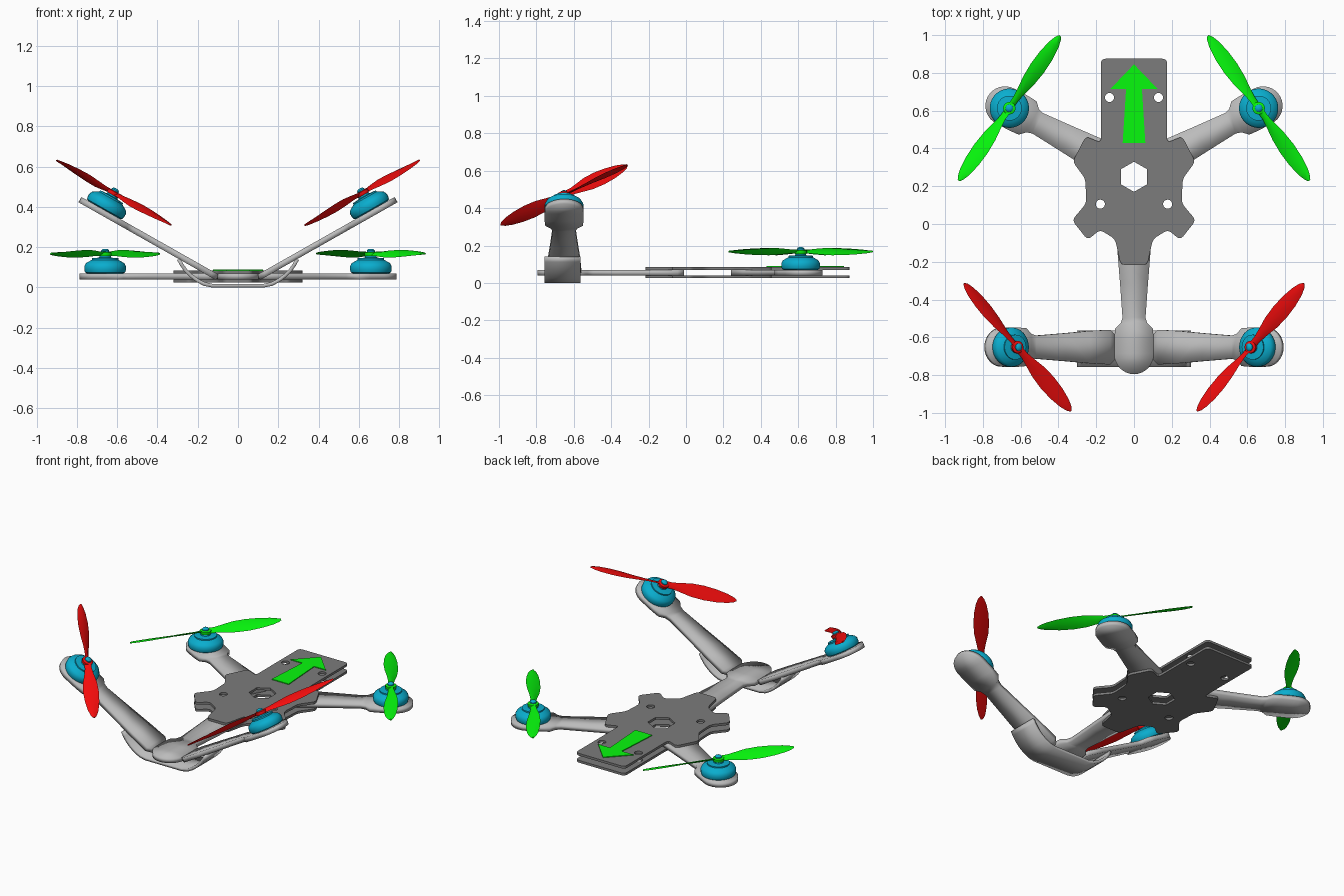
import bpy, bmesh
from math import sin, cos, pi, radians
from mathutils import Matrix, Vector

if "Cube" in bpy.data.objects:
    bpy.data.objects.remove(bpy.data.objects["Cube"])

def material(name, rgb):
    m = bpy.data.materials.new(name)
    m.diffuse_color = (*rgb, 1)
    m.use_nodes = True
    m.node_tree.nodes["Principled BSDF"].inputs["Base Color"].default_value = m.diffuse_color
    return m

GREEN = material("green", (0.002, 0.95, 0.004))
RED = material("red", (0.95, 0.004, 0.004))
BLUE = material("blue", (0.003, 0.42, 0.62))
DARK = material("dark_grey", (0.2, 0.2, 0.2))
MID = material("mid_grey", (0.5, 0.5, 0.5))

def finish(bm, name, M=Matrix(), mat=None, limit=0.6):
    bm.transform(M)
    bmesh.ops.recalc_face_normals(bm, faces=bm.faces)
    for f in bm.faces:
        f.smooth = True
    for e in bm.edges:
        e.smooth = e.calc_face_angle(0) < limit
    me = bpy.data.meshes.new(name)
    bm.to_mesh(me)
    bm.free()
    if mat:
        me.materials.append(mat)
    bpy.context.collection.objects.link(bpy.data.objects.new(name, me))

def slab(name, loops, z0, z1, M=Matrix(), mat=None, limit=0.6):
    """Flat outline (first loop) with holes (other loops), extruded in z."""
    bm = bmesh.new()
    for pts in loops:
        vs = [bm.verts.new((x, y, z0)) for x, y in pts]
        for a, b in zip(vs, vs[1:] + vs[:1]):
            bm.edges.new((a, b))
    bmesh.ops.triangle_fill(bm, edges=bm.edges[:], use_beauty=True)
    r = bmesh.ops.extrude_face_region(bm, geom=bm.faces[:], use_keep_orig=True)
    bmesh.ops.translate(bm, vec=(0, 0, z1 - z0),
                        verts=[g for g in r["geom"] if isinstance(g, bmesh.types.BMVert)])
    finish(bm, name, M, mat, limit)

def both(half):
    """Mirror a half outline across x = 0."""
    return half + [(-x, y) for x, y in reversed(half) if abs(x) > 1e-6]

def rounded(pts, r, n=4):
    out = []
    for i, p in enumerate(pts):
        p, a, b = Vector(p), Vector(pts[i - 1]), Vector(pts[(i + 1) % len(pts)])
        s = p + (a - p).normalized() * min(r, (a - p).length * 0.45)
        e = p + (b - p).normalized() * min(r, (b - p).length * 0.45)
        for k in range(n + 1):
            t = k / n
            out.append(tuple(s * (1 - t) ** 2 + p * 2 * t * (1 - t) + e * t * t))
    return out

def circle(x, y, r, n=20, a0=0.0):
    return [(x + r * cos(a0 + 2 * pi * i / n), y + r * sin(a0 + 2 * pi * i / n)) for i in range(n)]

def lathe(name, prof, M, mat, n=32):
    bm = bmesh.new()
    rings = [[bm.verts.new((x, y, z)) for x, y in circle(0, 0, r, n)] for r, z in prof]
    for a, b in zip(rings, rings[1:]):
        for i in range(n):
            j = (i + 1) % n
            bm.faces.new((a[i], a[j], b[j], b[i]))
    bm.faces.new(rings[0])
    bm.faces.new(rings[-1])
    finish(bm, name, M, mat)

def propeller(name, M, mat, hand):
    # half chord and pitch along the blade
    stations = [(0.0, 0.02, 30), (0.06, 0.02, 32), (0.11, 0.028, 32), (0.18, 0.041, 28),
                (0.26, 0.046, 23), (0.34, 0.042, 19), (0.41, 0.031, 16),
                (0.45, 0.018, 14), (0.468, 0.006, 13)]
    section = [(1, 0), (0.4, 0.005), (-0.4, 0.005), (-1, 0), (-0.4, -0.003), (0.4, -0.003)]
    bm = bmesh.new()
    for turn in (1, -1):
        rings = []
        for r, c, p in stations:
            p = radians(p) * hand
            rings.append([bm.verts.new((turn * r, turn * (s * c * cos(p) + h * sin(p)),
                                        h * cos(p) - s * c * sin(p))) for s, h in section])
        for a, b in zip(rings, rings[1:]):
            for i in range(6):
                j = (i + 1) % 6
                bm.faces.new((a[i], a[j], b[j], b[i]))
        bm.faces.new(rings[0])
        bm.faces.new(rings[-1])
    finish(bm, name, M, mat)

# body: two identical plates with a hexagon and four screw holes
half = [(0.175, 0.875), (0.175, 0.43), (0.255, 0.465), (0.325, 0.33), (0.258, 0.24),
        (0.252, 0.11), (0.328, 0.02), (0.245, -0.085), (0.18, -0.03), (0.1, -0.08), (0.07, -0.217)]
plate = rounded(both(half), 0.026)
holes = [circle(0, 0.25, 0.08, 6, pi / 2)]
for s in (1, -1):
    holes += [circle(0.13 * s, 0.67, 0.024), circle(0.178 * s, 0.105, 0.024)]
slab("lower_plate", [plate] + holes, 0.025, 0.04, mat=DARK)
slab("upper_plate", [plate] + holes, 0.07, 0.085, mat=DARK)

# direction arrow on the upper plate
arrow = both([(0, 0.845), (0.125, 0.715), (0.042, 0.715), (0.06, 0.43)])
slab("direction_arrow", [arrow], 0.084, 0.09, mat=GREEN)

# arm outline: origin at the motor, +x outwards
side = [(-0.655, 0.06), (-0.62, 0.092), (-0.5, 0.086), (-0.35, 0.074), (-0.17, 0.061), (-0.14, 0.07),
        (-0.11, 0.1), (-0.06, 0.104), (0.02, 0.104)]
side += [(0.025 + 0.105 * sin(a), 0.104 * cos(a)) for a in [pi / 2 * k / 8 for k in range(1, 8)]]
ARM = side + [(0.13, 0)] + [(x, -y) for x, y in reversed(side)]

MOTOR = [(0.088, 0.013), (0.1, 0.02), (0.104, 0.032), (0.104, 0.05), (0.096, 0.065),
         (0.074, 0.078), (0.066, 0.082), (0.066, 0.09), (0.03, 0.093), (0.028, 0.102)]
HUB = [(0.03, 0.1), (0.033, 0.105), (0.033, 0.118), (0.026, 0.122)]
CAP = [(0.02, 0.116), (0.02, 0.128), (0.015, 0.134), (0.006, 0.137)]

def rotor_arm(tag, M, angle, mat, hand):
    slab(tag + "_arm", [ARM], -0.015, 0.015, M, MID, 4)
    lathe(tag + "_motor", MOTOR, M, BLUE)
    lathe(tag + "_propeller_hub", HUB, M, mat, 16)
    lathe(tag + "_shaft_cap", CAP, M, BLUE, 16)
    propeller(tag + "_propeller",
              M @ Matrix.Translation((0, 0, 0.112)) @ Matrix.Rotation(radians(angle), 4, "Z"), mat, hand)

# four rotor arms: flat ones by the arrow, raised ones at the other end; all turn the same way
level = Matrix.Translation((0.66, 0.613, 0.055)) @ Matrix.Rotation(radians(28), 4, "Z")
raised = Matrix.Translation((0.672, -0.652, 0.372)) @ Matrix.Rotation(radians(-29.5), 4, "Y")
for s, word in ((1, "right"), (-1, "left")):
    flip = Matrix.Diagonal((s, 1, 1, 1))
    rotor_arm("level_" + word, flip @ level, -83, GREEN, -s)
    rotor_arm("raised_" + word, flip @ raised, 46, RED, -s)

# tail arm and the curved cradle that carries the raised arms
slab("tail_arm", [ARM], -0.015, 0.015,
     Matrix.Translation((0, -0.665, 0.055)) @ Matrix.Rotation(-pi / 2, 4, "Z"), MID, 4)
outer = [(0.13, 0), (0.17, 0.008), (0.205, 0.026), (0.24, 0.052), (0.27, 0.083), (0.29, 0.112), (0.303, 0.137)]
inner = [(0.286, 0.142), (0.274, 0.12), (0.255, 0.093), (0.228, 0.066), (0.196, 0.042), (0.164, 0.026), (0.127, 0.018)]
slab("tail_cradle", [both(outer + inner)], -0.097, 0.097,
     Matrix.Translation((0, -0.66, 0)) @ Matrix.Rotation(pi / 2, 4, "X"), MID, 4)
